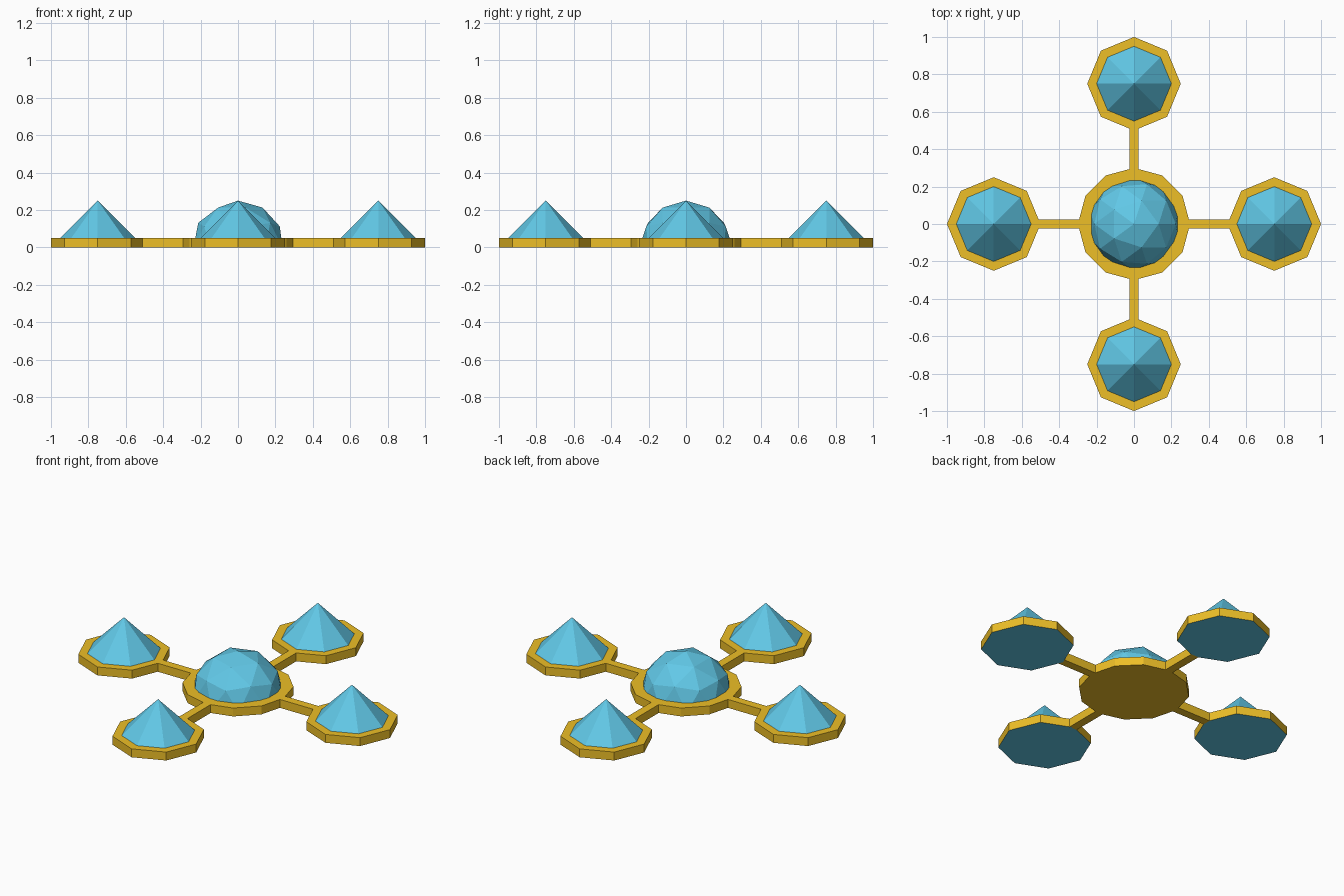
import bpy, bmesh, math

if "Cube" in bpy.data.objects:
    bpy.data.objects.remove(bpy.data.objects["Cube"])


def material(name, color):
    m = bpy.data.materials.new(name)
    m.diffuse_color = color
    m.use_nodes = True
    m.node_tree.nodes["Principled BSDF"].inputs["Base Color"].default_value = m.diffuse_color
    return m


ORANGE = material("orange", (0.85, 0.52, 0.02, 1))
BLUE = material("blue", (0.12, 0.58, 0.80, 1))
THICK = 0.05    # plate and arm thickness
REACH = 0.75    # distance of the outer pods from the middle


def finish(name, bm, mat, loc=(0, 0, 0), turn=0.0):
    bmesh.ops.recalc_face_normals(bm, faces=bm.faces)
    me = bpy.data.meshes.new(name)
    bm.to_mesh(me)
    bm.free()
    me.materials.append(mat)
    ob = bpy.data.objects.new(name, me)
    ob.location = loc
    ob.rotation_euler.z = turn
    bpy.context.collection.objects.link(ob)
    return ob


def cone_mesh(sides, r1, r2, height):
    bm = bmesh.new()
    bmesh.ops.create_cone(bm, cap_ends=True, segments=sides,
                          radius1=r1, radius2=r2, depth=height)
    bmesh.ops.translate(bm, verts=bm.verts, vec=(0, 0, height / 2))
    return bm


# central twelve-sided plate
finish("centre_plate", cone_mesh(12, 0.3, 0.3, THICK), ORANGE)

# faceted dome: upper half of an icosphere
bm = bmesh.new()
bmesh.ops.create_icosphere(bm, subdivisions=2, radius=0.25)
bmesh.ops.bisect_plane(bm, geom=bm.verts[:] + bm.edges[:] + bm.faces[:], dist=1e-5,
                       plane_co=(0, 0, 0), plane_no=(0, 0, 1), clear_inner=True)
finish("centre_dome", bm, BLUE)

# four pods, each with a plate, a cone and an arm
for i, side in enumerate(("right", "back", "left", "front")):
    a = i * math.pi / 2
    c, s = round(math.cos(a)), round(math.sin(a))
    pod = (REACH * c, REACH * s, 0)

    # octagonal plate; its underside is closed by the cone's base
    bm = cone_mesh(8, 0.25, 0.25, THICK)
    under = [f for f in bm.faces if f.calc_center_median().z < 1e-4]
    bmesh.ops.delete(bm, geom=under, context='FACES_ONLY')
    finish(side + "_plate", bm, ORANGE, pod)

    finish(side + "_cone", cone_mesh(8, 0.25, 0.0, 0.25), BLUE, pod)

    # connecting arm between the plates
    bm = bmesh.new()
    bmesh.ops.create_cube(bm, size=1)
    bmesh.ops.scale(bm, verts=bm.verts, vec=(0.218, 0.05, THICK))
    finish(side + "_arm", bm, ORANGE, (0.402 * c, 0.402 * s, THICK / 2), a)
